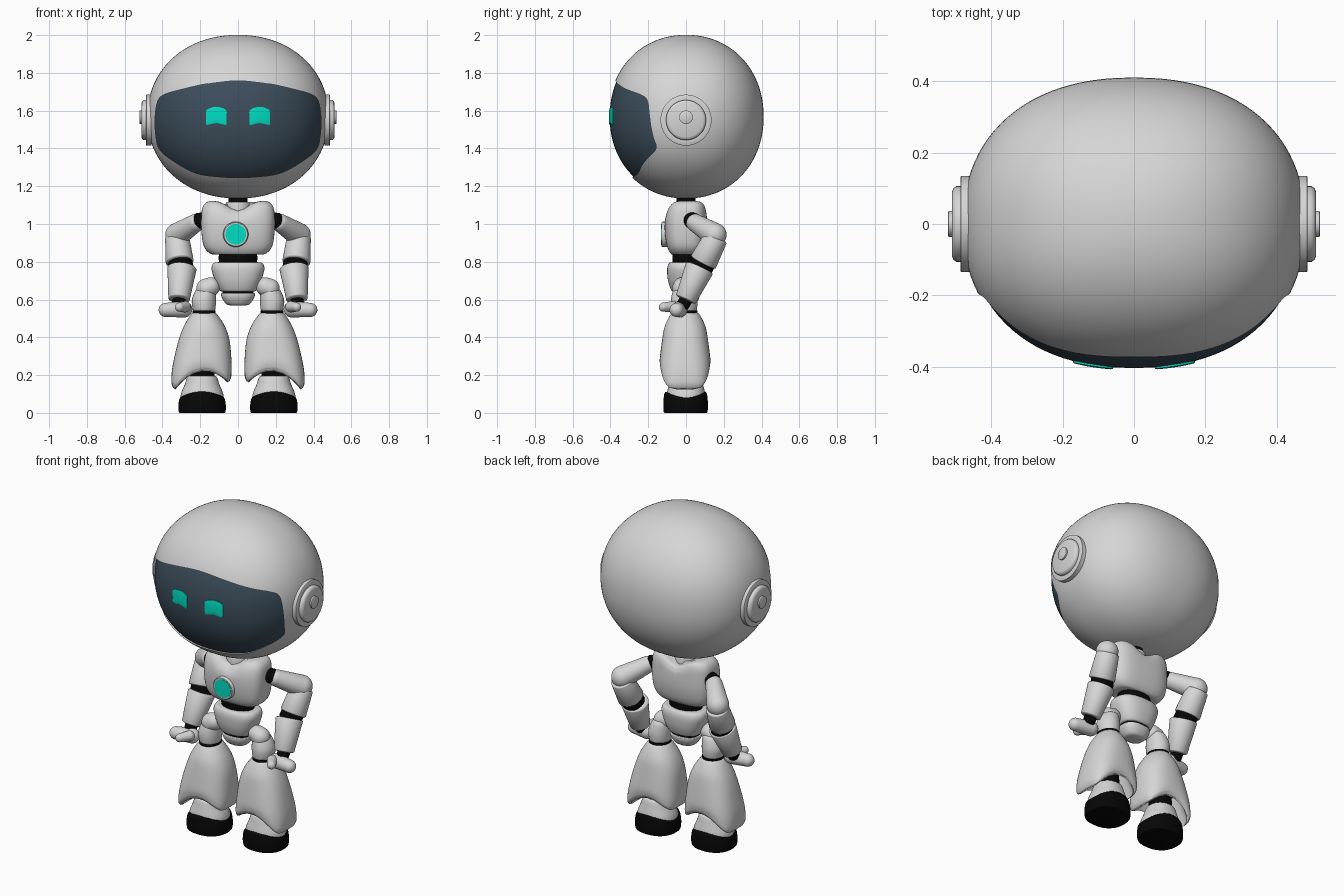
import bpy
import bmesh
from math import sin, cos, pi, exp, copysign
from mathutils import Vector

cube = bpy.data.objects.get("Cube")
if cube:
    bpy.data.objects.remove(cube, do_unlink=True)


def material(name, rgb, rough=0.5):
    m = bpy.data.materials.new(name)
    m.use_nodes = True
    m.diffuse_color = (*rgb, 1)
    node = m.node_tree.nodes["Principled BSDF"]
    node.inputs["Base Color"].default_value = (*rgb, 1)
    node.inputs["Roughness"].default_value = rough
    return m


GREY = material("light grey shell", (0.67, 0.67, 0.67))
BLACK = material("black rubber", (0.002, 0.002, 0.002))
GLASS = material("dark blue glass", (0.045, 0.075, 0.105))
TEAL = material("teal glow", (0.0, 0.73, 0.54))


def spline(keys, steps=5, closed=False):
    """Smooth curve through tuples of any length."""
    k, n, out = [Vector(p) for p in keys], len(keys), []
    for i in range(n if closed else n - 1):
        a, b, c, d = [k[j % n] if closed else k[min(max(j, 0), n - 1)]
                      for j in range(i - 1, i + 3)]
        for t in (s / steps for s in range(steps)):
            out.append(b + (c - a) * (t / 2) + (a * 2 - b * 5 + c * 4 - d) * (t * t / 2)
                       + (b * 3 - a - c * 3 + d) * (t ** 3 / 2))
    return out if closed else out + [k[-1]]


def tube(name, rings, mat):
    """Skin a list of equal rings and cap both ends."""
    bm = bmesh.new()
    rows = [[bm.verts.new(p) for p in ring] for ring in rings]
    n = len(rows[0])
    for a, b in zip(rows, rows[1:]):
        for i in range(n):
            bm.faces.new((a[i], a[(i + 1) % n], b[(i + 1) % n], b[i]))
    bm.faces.new(rows[0])
    bm.faces.new(rows[-1])
    bmesh.ops.recalc_face_normals(bm, faces=bm.faces)
    mesh = bpy.data.meshes.new(name)
    bm.to_mesh(mesh)
    bm.free()
    mesh.materials.append(mat)
    ob = bpy.data.objects.new(name, mesh)
    bpy.context.collection.objects.link(ob)
    smooth(ob)
    return ob


def smooth(ob):
    bpy.ops.object.select_all(action="DESELECT")
    ob.select_set(True)
    bpy.context.view_layer.objects.active = ob
    bpy.ops.object.shade_smooth_by_angle(angle=0.7)


def oval(cx, cy, z, hx, hy, e=2.0, n=48):
    pts = []
    for i in range(n):
        c, s = cos(2 * pi * i / n), sin(2 * pi * i / n)
        pts.append(Vector((cx + hx * copysign(abs(c) ** (2 / e), c),
                           cy + hy * copysign(abs(s) ** (2 / e), s), z)))
    return pts


def loft(name, sections, mat, e=2.0, warp=None):
    """Stack ovals (cx, cy, z, hx, hy, optional squareness), then shift heights by a rule."""
    rings = [oval(*s) if len(s) > 5 else oval(*s, e) for s in spline(sections)]
    if warp:
        for p in (p for ring in rings for p in ring):
            p.z += warp(p)
    return tube(name, rings, mat)


def lathe(name, profile, origin, axis, mat):
    """Turn (height, radius) pairs around an axis."""
    q = Vector(axis).to_track_quat("Z", "Y")
    rings = [[Vector(origin) + q @ p for p in oval(0, 0, h, r, r)] for h, r in profile]
    return tube(name, rings, mat)


def capsule(name, p0, p1, r0, r1, mat=GREY, bulge=1.0):
    p0, p1 = Vector(p0), Vector(p1)
    length, arc = (p1 - p0).length, [pi / 2 * i / 8 for i in range(9)]
    prof = [(-r0 * bulge * cos(a), max(r0 * sin(a), 0.001)) for a in arc]
    prof += [(length + r1 * bulge * cos(a), max(r1 * sin(a), 0.001)) for a in reversed(arc)]
    return lathe(name, prof, p0, p1 - p0, mat)


# Head: rounded egg shell with a window cut out of the front
HEAD_Z, P, Q = 1.568, 2.25, 2.1


def egg(name, a, b, c, mat):
    rings = []
    for j in range(1, 64):
        ct, st = cos(pi * j / 64), sin(pi * j / 64)
        r = st ** (2 / Q)
        z = HEAD_Z + c * copysign(abs(ct) ** (2 / Q), ct)
        rings.append(oval(0, 0, z, a * r, b * r, P, 96))
    return tube(name, rings, mat)


VA, VB, VC = 0.466, 0.404, 0.424


def on_visor(x, z, lift):
    s = max(1 - (abs(z - HEAD_Z) / VC) ** Q, 0.01) ** (1 / Q)
    return Vector((x, -VB * s * max(1 - (abs(x) / VA / s) ** P, 0) ** (1 / P) - lift, z))


half = [(0.15, 1.745), (0.3, 1.712), (0.39, 1.685), (0.425, 1.65), (0.439, 1.56),
        (0.434, 1.46), (0.412, 1.39), (0.33, 1.325), (0.22, 1.268), (0.1, 1.25)]
outline = spline([(0, 1.76)] + half + [(0, 1.246)]
                 + [(-x, z) for x, z in reversed(half)], 4, True)
head = egg("head_shell", 0.48, 0.411, 0.433, GREY)
cutter = tube("window_cutter", [[Vector((x, y, z)) for x, z in outline]
                                for y in (-0.6, -0.06)], GREY)
cutter.hide_render = True
cut = head.modifiers.new("window", "BOOLEAN")
cut.operation, cut.object = "DIFFERENCE", cutter
bpy.context.view_layer.objects.active = head
bpy.ops.object.modifier_apply(modifier="window")
bpy.data.objects.remove(cutter, do_unlink=True)
smooth(head)

visor = egg("visor", VA, VB, VC, GLASS)
bm = bmesh.new()
bm.from_mesh(visor.data)
bmesh.ops.delete(bm, geom=[v for v in bm.verts if v.co.y > 0.001], context="VERTS")
bm.to_mesh(visor.data)
bm.free()

# Neck, chest, waist and pelvis
lathe("neck_joint", [(0, 0.05), (0.1, 0.05)], (0, 0, 1.08), (0, 0, 1), BLACK)
lathe("neck_collar", [(0, 0.06), (0.055, 0.066), (0.065, 0.06)], (0, 0, 1.052), (0, 0, 1), GREY)


def neck_dip(p):
    return -0.055 * exp(-(p.x / 0.075) ** 2) * min(max((p.z - 1) / 0.1, 0), 1)


loft("chest", [(0, 0, 0.838, 0.1, 0.06), (0, 0, 0.842, 0.145, 0.08), (0, 0, 0.88, 0.18, 0.1),
               (0, 0, 0.95, 0.193, 0.112), (0, 0, 1.03, 0.195, 0.112), (0, 0.005, 1.09, 0.187, 0.102),
               (0, 0.01, 1.12, 0.157, 0.082), (0, 0.01, 1.127, 0.1, 0.05)], GREY, 3.2, neck_dip)
lathe("chest_ring", [(0, 0.067), (0.025, 0.067), (0.031, 0.062), (0.031, 0.054)],
      (-0.012, -0.1, 0.945), (0, -1, 0), GREY)
lathe("chest_light", [(0, 0.055), (0.005, 0.055)], (-0.012, -0.128, 0.945), (0, -1, 0), TEAL)
loft("waist_joint", [(0, 0, 0.77, 0.09, 0.065), (0, 0, 0.81, 0.102, 0.072),
                     (0, 0, 0.85, 0.1, 0.07)], BLACK)
loft("pelvis", [(0, 0, 0.642, 0.08, 0.065), (0, 0, 0.65, 0.098, 0.078), (0, 0, 0.7, 0.122, 0.095),
                (0, 0, 0.76, 0.14, 0.1), (0, 0, 0.792, 0.13, 0.09), (0, 0, 0.798, 0.1, 0.07)],
     GREY, 2.5)
loft("pelvis_seam", [(0, 0, 0.62, 0.083, 0.066), (0, 0, 0.65, 0.083, 0.066)], BLACK, 2.5)
loft("pelvis_base", [(0, 0, 0.568, 0.03, 0.025), (0, 0, 0.575, 0.06, 0.05),
                     (0, 0, 0.605, 0.083, 0.068), (0, 0, 0.63, 0.09, 0.072),
                     (0, 0, 0.634, 0.08, 0.064)], GREY, 2.4)

for s, side in ((1, "left"), (-1, "right")):
    def pt(x, y, z):
        return (s * x, y, z)

    # Eye plate: arched top, notched bottom
    eye = spline([(-0.054, 1.532), (-0.055, 1.575), (-0.05, 1.605), (0, 1.62), (0.05, 1.605),
                  (0.055, 1.575), (0.054, 1.532), (0.044, 1.525), (0, 1.534), (-0.044, 1.525)], 4, True)
    tube(side + "_eye", [[on_visor(s * 0.115 + x * k, 1.575 + (z - 1.575) * k, lift) for x, z in eye]
                         for k, lift in ((1, -0.003), (1, 0.005), (0.9, 0.006), (0.5, 0.006),
                                         (0.1, 0.006))], TEAL)

    # Ear disc with a small knob
    lathe(side + "_ear", [(0, 0.135), (0.026, 0.135), (0.028, 0.132), (0.028, 0.106), (0.04, 0.106),
                          (0.048, 0.1), (0.052, 0.09)], pt(0.459, 0, 1.55), (s, 0, 0), GREY)
    lathe(side + "_ear_knob", [(0, 0.036), (0.012, 0.036), (0.014, 0.033)],
          pt(0.508, 0, 1.565), (s, 0, 0), GREY)

    # Arm bent back at the elbow, hand resting by the hip
    capsule(side + "_shoulder_joint", pt(0.17, 0.025, 1.02), pt(0.215, 0.04, 1.015),
            0.043, 0.043, BLACK, 0.3)
    capsule(side + "_upper_arm", pt(0.225, 0.05, 1.005), pt(0.322, 0.152, 0.943), 0.048, 0.063)
    capsule(side + "_elbow", pt(0.322, 0.157, 0.925), pt(0.309, 0.093, 0.802), 0.064, 0.074, GREY, 0.2)
    capsule(side + "_forearm_joint", pt(0.307, 0.095, 0.8), pt(0.297, 0.075, 0.76),
            0.064, 0.064, BLACK, 0.2)
    capsule(side + "_forearm", pt(0.297, 0.07, 0.763), pt(0.312, 0, 0.605), 0.077, 0.057, GREY, 0.2)
    capsule(side + "_wrist", pt(0.312, 0, 0.6), pt(0.312, -0.02, 0.565), 0.036, 0.034, BLACK, 0.2)
    capsule(side + "_hand", pt(0.285, -0.035, 0.548), pt(0.383, -0.05, 0.545), 0.043, 0.037)
    capsule(side + "_thumb", pt(0.28, -0.07, 0.562), pt(0.31, -0.12, 0.56), 0.03, 0.024)

    # Hip and thigh
    capsule(side + "_hip", pt(0.145, -0.02, 0.668), pt(0.168, -0.02, 0.658), 0.05, 0.053)
    loft(side + "_thigh", [pt(0.165, -0.01, 0.67) + (0.025, 0.03), pt(0.17, -0.01, 0.655) + (0.05, 0.055),
                           pt(0.18, -0.01, 0.6) + (0.064, 0.07), pt(0.18, -0.01, 0.55) + (0.06, 0.068),
                           pt(0.18, -0.01, 0.538) + (0.054, 0.06)], GREY)
    loft(side + "_knee_joint", [pt(0.18, -0.008, 0.51) + (0.06, 0.068),
                                pt(0.18, -0.008, 0.542) + (0.06, 0.068)], BLACK)

    # Bell-shaped lower leg, hollow, squarer and arched at the hem
    def hem(p):
        u = max(-1, min(1, (p.x * s - 0.193) / 0.138))
        w = min(max((0.42 - p.z) / 0.28, 0), 1) ** 2
        return w * (0.078 * (1 - u * u) + 0.018 * (1 - u))

    bell = [(0.18, 0.53, 0.05, 0.055, 2), (0.18, 0.523, 0.068, 0.075, 2),
            (0.178, 0.46, 0.108, 0.107, 2.2), (0.18, 0.38, 0.136, 0.122, 2.4),
            (0.19, 0.25, 0.156, 0.134, 2.8), (0.194, 0.17, 0.159, 0.13, 3.3),
            (0.194, 0.138, 0.152, 0.124, 3.4), (0.194, 0.13, 0.143, 0.116, 3.4),
            (0.194, 0.14, 0.133, 0.106, 3.3), (0.19, 0.3, 0.1, 0.08, 2.5)]
    loft(side + "_lower_leg", [pt(x, -0.005, z) + (hx, hy, e) for x, z, hx, hy, e in bell],
         GREY, warp=hem)

    # Foot: ankle post, shoe upper and rubber sole
    lathe(side + "_ankle", [(0, 0.068), (0.16, 0.06)], pt(0.19, 0, 0.16), (0, 0, 1), BLACK)
    loft(side + "_shoe", [pt(0.19, 0, z) + (hx, hy) for z, hx, hy in
                          ((0.04, 0.118, 0.108), (0.1, 0.112, 0.102), (0.15, 0.092, 0.09),
                           (0.19, 0.078, 0.078), (0.197, 0.06, 0.06))], GREY, 2.2)
    loft(side + "_sole", [pt(0.19, -0.002, z) + (hx, hy) for z, hx, hy in
                          ((0, 0.115, 0.108), (0.006, 0.123, 0.116), (0.05, 0.126, 0.118),
                           (0.1, 0.121, 0.113), (0.113, 0.112, 0.104))], BLACK, 2.3,
         lambda p: -0.035 * (p.z / 0.113) * ((p.x * s - 0.19) / 0.125) ** 2)
